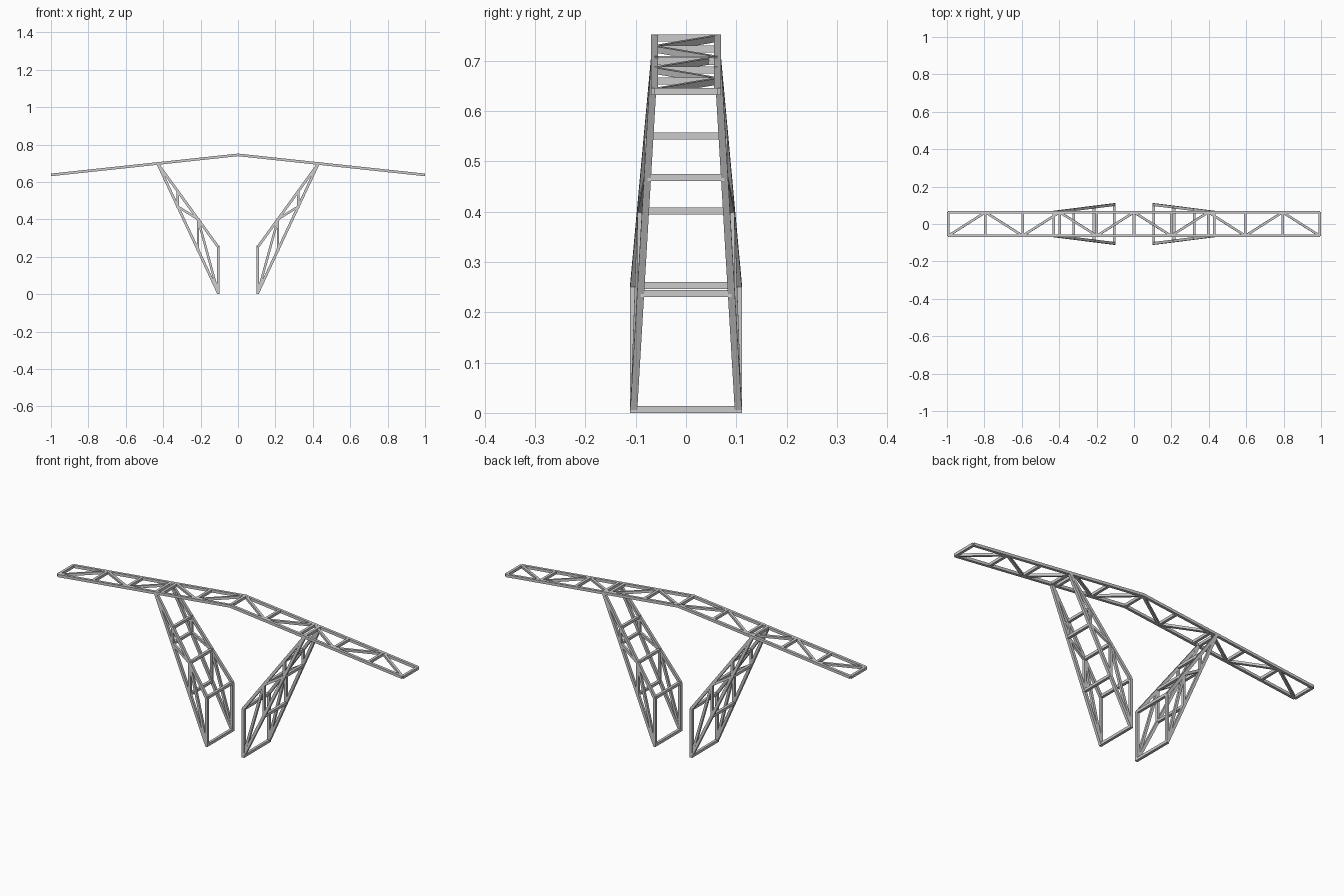
import bpy, bmesh
from mathutils import Vector, Matrix

if "Cube" in bpy.data.objects:
    bpy.data.objects.remove(bpy.data.objects["Cube"])

T = 0.014  # bar thickness


def add_bar(bm, a, b, t=T):
    """Square bar from a to b, one side kept level with the y axis where possible."""
    a, b = Vector(a), Vector(b)
    d = b - a
    w = d.normalized()
    ref = Vector((0, 0, 1)) if abs(w.y) > 0.7 else Vector((0, 1, 0))
    u = (ref - w * ref.dot(w)).normalized()
    v = w.cross(u)
    rot = Matrix((u, v, w)).transposed().to_4x4()
    m = Matrix.Translation((a + b) / 2) @ rot @ Matrix.Diagonal((t, t, d.length, 1))
    bmesh.ops.create_cube(bm, size=1, matrix=m)


def make_part(name, bars):
    bm = bmesh.new()
    for a, b, t in bars:
        add_bar(bm, a, b, t)
    me = bpy.data.meshes.new(name)
    bm.to_mesh(me)
    bm.free()
    ob = bpy.data.objects.new(name, me)
    bpy.context.collection.objects.link(ob)
    return ob


def roof(x, y):
    return Vector((x, y, 0.745 - 0.107 * abs(x)))


W = 0.063    # roof half width
END = 0.993  # roof half length to bar centre

for side, label in ((1, "right"), (-1, "left")):
    # roof wing: two chords, rungs and a zigzag
    bars = [(roof(0, y), roof(side * END, y), T) for y in (W, -W)]
    xs = [side * END * i / 5 for i in range(6)]
    for i, x in enumerate(xs):
        if i or side == 1:
            bars.append((roof(x, -W), roof(x, W), T))
        if i < 5:
            s = 1 if i % 2 == 0 else -1
            bars.append((roof(x, s * W), roof(xs[i + 1], -s * W), T * 0.9))
    make_part(label + "_roof_truss", bars)

    # leg: tapering three-bay truss on front and back, joined by cross bars
    def node(p, ysign):
        return Vector((side * p[0], ysign * p[1], p[2]))

    foot = Vector((0.106, 0.104, 0.007))
    knee = Vector((0.106, 0.104, 0.253))
    top = Vector((0.43, W, 0.699))
    outer = [foot.lerp(top, i / 3) for i in range(4)]
    inner = [knee.lerp(top, i / 3) for i in range(4)]
    links = [(foot, top, T), (knee, top, T), (foot - Vector((0, 0, 0.007)), knee, T),
             (outer[1], inner[1], T * 0.9), (outer[2], inner[2], T * 0.9),
             (outer[0], inner[1], T * 0.9), (inner[1], outer[2], T * 0.9)]
    bars = [(node(a, s), node(b, s), t) for a, b, t in links for s in (1, -1)]
    bars += [(node(p, 1), node(p, -1), T) for p in outer + inner[:3]]
    make_part(label + "_leg_truss", bars)
